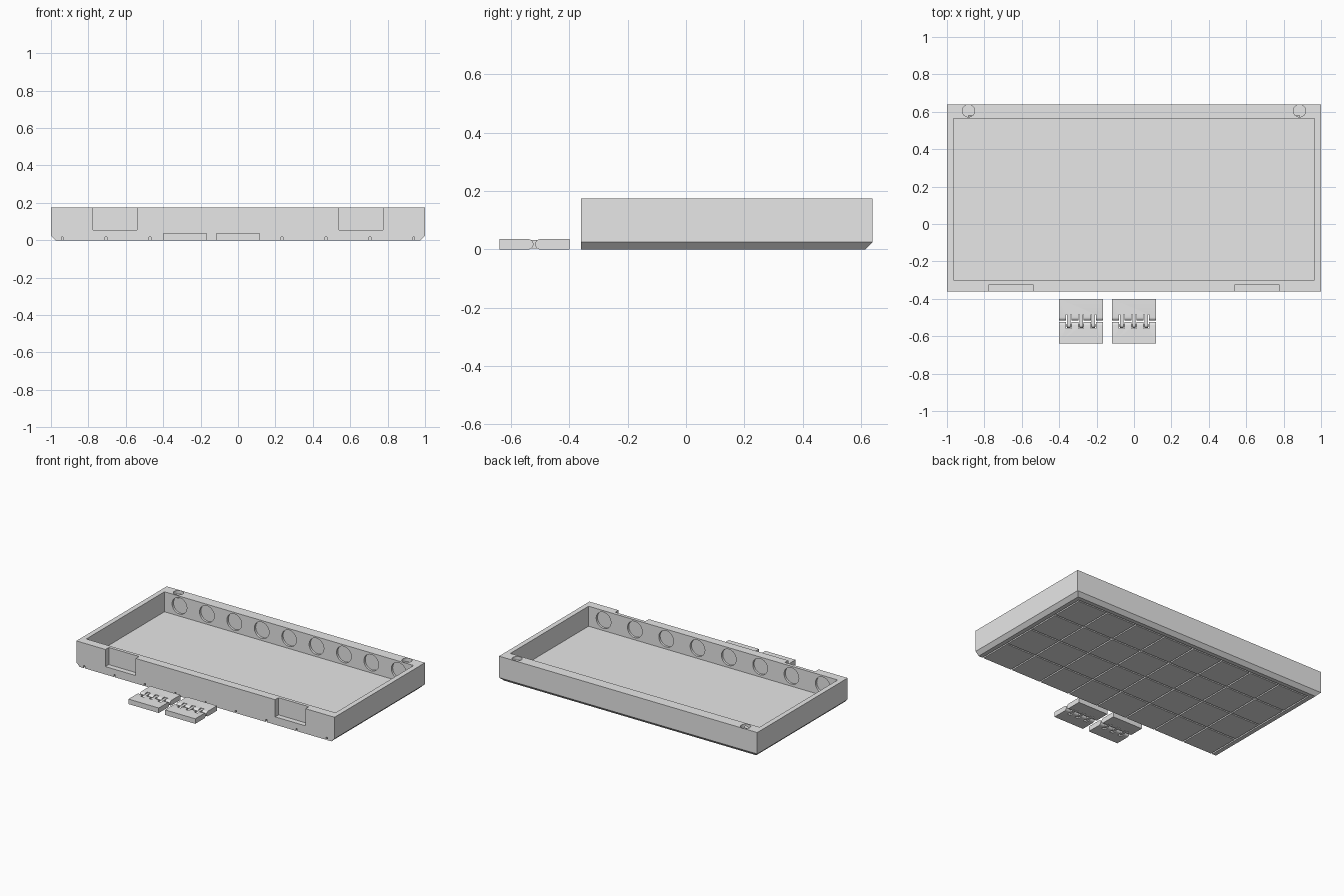
import bpy, bmesh, math
from mathutils import Matrix, Vector

if "Cube" in bpy.data.objects:
    bpy.data.objects.remove(bpy.data.objects["Cube"])

grey = bpy.data.materials.new("light grey plastic")
grey.diffuse_color = (0.8, 0.8, 0.8, 1)
grey.use_nodes = True
grey.node_tree.nodes["Principled BSDF"].inputs["Base Color"].default_value = grey.diffuse_color


def add_object(name, bm):
    bmesh.ops.recalc_face_normals(bm, faces=bm.faces)
    mesh = bpy.data.meshes.new(name)
    bm.to_mesh(mesh)
    bm.free()
    mesh.materials.append(grey)
    ob = bpy.data.objects.new(name, mesh)
    bpy.context.collection.objects.link(ob)
    return ob


def box(bm, x0, x1, y0, y1, z0, z1):
    m = Matrix.Translation(((x0 + x1) / 2, (y0 + y1) / 2, (z0 + z1) / 2))
    m = m @ Matrix.Diagonal((x1 - x0, y1 - y0, z1 - z0, 1))
    return bmesh.ops.create_cube(bm, size=1, matrix=m)["verts"]


def cylinder(bm, centre, radius, depth, axis):
    rot = Vector((0, 0, 1)).rotation_difference(Vector(axis)).to_matrix().to_4x4()
    bmesh.ops.create_cone(bm, cap_ends=True, segments=32, radius1=radius, radius2=radius,
                          depth=depth, matrix=Matrix.Translation(centre) @ rot)


def cut(ob, bm):
    """Subtract the shapes in bm from ob and bake the result."""
    cutter = add_object("cutter", bm)
    cutter.hide_render = True
    mod = ob.modifiers.new("cut", "BOOLEAN")
    mod.operation, mod.solver, mod.use_self = "DIFFERENCE", "EXACT", True
    mod.object = cutter
    graph = bpy.context.evaluated_depsgraph_get()
    baked = bpy.data.meshes.new_from_object(ob.evaluated_get(graph))
    ob.modifiers.clear()
    ob.data = baked
    bpy.data.objects.remove(cutter)


def smooth(ob):
    bpy.ops.object.select_all(action="DESELECT")
    ob.select_set(True)
    bpy.context.view_layer.objects.active = ob
    bpy.ops.object.shade_smooth_by_angle(angle=math.radians(30))


# Tray body, bottom edge chamfered on the sides and back
FRONT, BACK, TOP, CH = -0.36, 0.64, 0.175, 0.025
bm = bmesh.new()
rings = []
for inset, z in ((CH, 0), (0, CH), (0, TOP)):
    x, b = 1 - inset, BACK - inset
    rings.append([bm.verts.new(p) for p in
                  ((-x, FRONT, z), (x, FRONT, z), (x, b, z), (-x, b, z))])
bm.faces.new(rings[0][::-1])
bm.faces.new(rings[2])
for lo, hi in zip(rings, rings[1:]):
    for i in (1, 2, 3):
        j = (i + 1) % 4
        bm.faces.new((lo[i], lo[j], hi[j], hi[i]))
bm.faces.new((rings[0][0], rings[0][1], rings[1][1], rings[2][1], rings[2][0], rings[1][0]))
tray = add_object("tray", bm)

# Open cavity
IN_F, IN_B, FLOOR = -0.30, 0.565, 0.035
bm = bmesh.new()
box(bm, -0.965, 0.965, IN_F, IN_B, FLOOR, 0.3)
cut(tray, bm)

# Round recesses inside the back wall (nine) and front wall (eight)
bm = bmesh.new()
for count, y in ((9, IN_B), (8, IN_F)):
    for i in range(count):
        x = -0.849 + 1.698 * i / (count - 1)
        cylinder(bm, (x, y, 0.107), 0.057, 0.03, (0, 1, 0))
cut(tray, bm)

# Hinge recesses in the front face and round sockets in the rear rim
bm = bmesh.new()
for s in (-1, 1):
    xa, xb = sorted((s * 0.54, s * 0.775))
    box(bm, xa, xb, -0.5, -0.323, 0.055, 0.3)
    cylinder(bm, (s * 0.885, 0.605, TOP), 0.033, 0.05, (0, 0, 1))
cut(tray, bm)

# Square grid of grooves underneath
CELL, W, D = 0.235, 0.005, 0.018
bm = bmesh.new()
for i in range(-4, 5):
    box(bm, i * CELL - W, i * CELL + W, FRONT - 0.1, 0.58 + W, -0.05, D)
cut(tray, bm)
bm = bmesh.new()
for i in range(4):
    y = 0.58 - i * CELL
    box(bm, -4 * CELL - W, 4 * CELL + W, y - W, y + W, -0.05, D)
cut(tray, bm)
smooth(tray)


def leaf(name, x0, x1, y_outer, y_inner):
    """Flat hinge plate whose inner edge is a half round."""
    r = 0.0175
    s = 1 if y_inner > y_outer else -1
    prof = [(y_outer, 0)]
    for k in range(13):
        a = -math.pi / 2 + math.pi * k / 12
        prof.append((y_inner - s * r + s * r * math.cos(a), r + r * math.sin(a)))
    prof.append((y_outer, 2 * r))
    bm = bmesh.new()
    face = bm.faces.new([bm.verts.new((x0, y, z)) for y, z in prof])
    ext = bmesh.ops.extrude_face_region(bm, geom=[face])["geom"]
    bmesh.ops.translate(bm, vec=(x1 - x0, 0, 0),
                        verts=[v for v in ext if isinstance(v, bmesh.types.BMVert)])
    return add_object(name, bm)


# Two loose hinges, each with two leaves and three linking knuckles
for side, cx in (("left", -0.283), ("right", 0.0)):
    front = leaf(side + " hinge front leaf", cx - 0.117, cx + 0.117, -0.64, -0.523)
    rear = leaf(side + " hinge rear leaf", cx - 0.117, cx + 0.117, -0.40, -0.517)
    knuckles = bmesh.new()
    for part, ya, yb in ((front, -0.56, -0.5), (rear, -0.55, -0.485)):
        slots = bmesh.new()
        for k in (-1, 0, 1):
            x = cx + k * 0.066
            box(slots, x - 0.014, x + 0.014, ya, yb, -0.05, 0.1)
        cut(part, slots)
        smooth(part)
    for k in (-1, 0, 1):
        x = cx + k * 0.066
        box(knuckles, x - 0.009, x + 0.009, -0.541, -0.484, 0.003, 0.032)
        cylinder(knuckles, (x, -0.541, 0.0175), 0.0145, 0.018, (1, 0, 0))
        cylinder(knuckles, (x, -0.541, 0.0175), 0.006, 0.03, (1, 0, 0))
    smooth(add_object(side + " hinge knuckles", knuckles))
